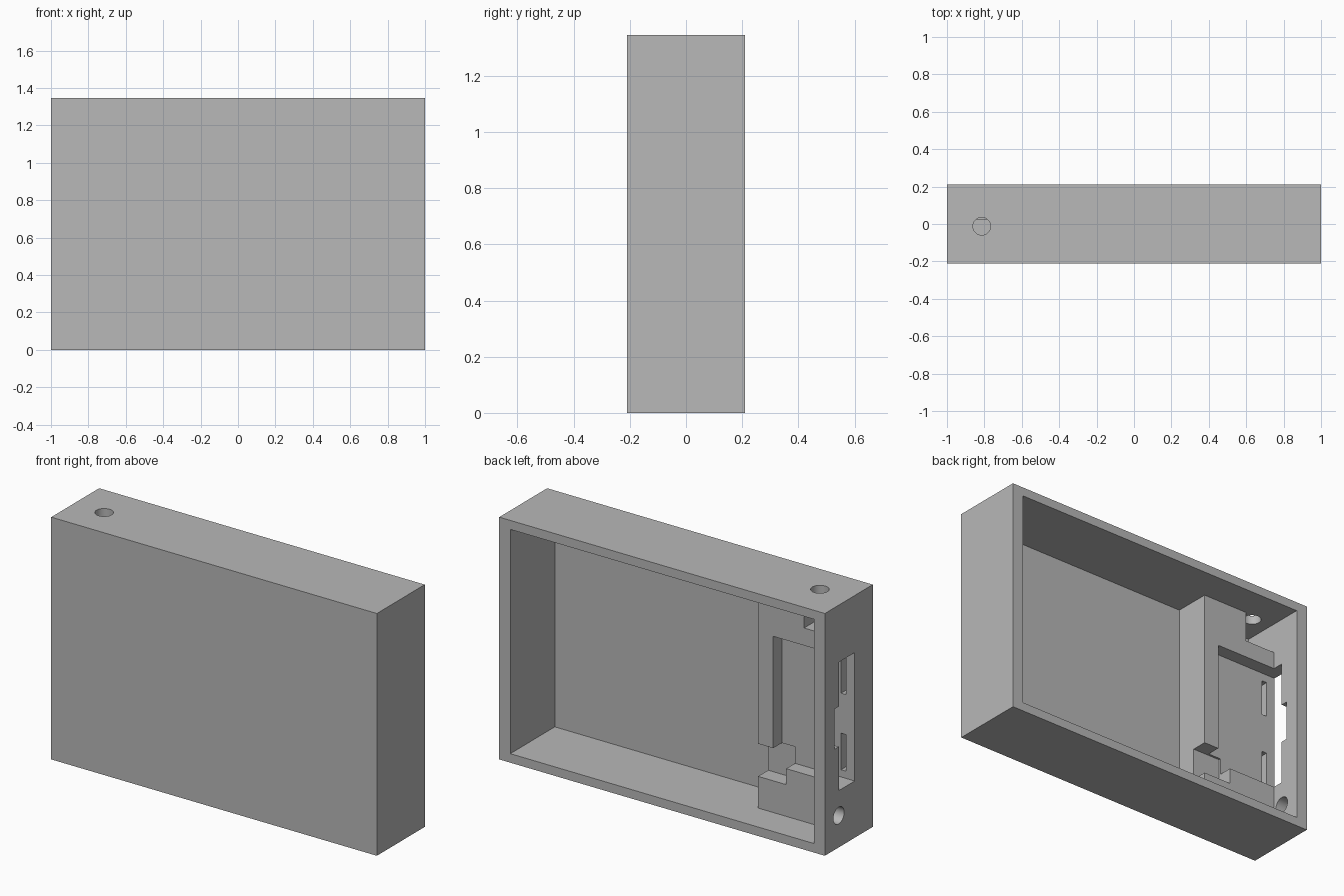
import bpy
import bmesh
from mathutils import Matrix, Vector

if "Cube" in bpy.data.objects:
    bpy.data.objects.remove(bpy.data.objects["Cube"])

W, D, H = 2.0, 0.42, 1.345          # overall size
WALL_X, WALL_Z = 0.068, 0.05        # frame thickness
FLOOR = 0.39                        # depth of the inner face of the front panel
BLOCK = 0.185                       # depth of the mounting block's face

grey = bpy.data.materials.new("grey plastic")
grey.use_nodes = True
colour = (0.48, 0.48, 0.48, 1)
grey.diffuse_color = colour
grey.node_tree.nodes["Principled BSDF"].inputs["Base Color"].default_value = colour


def place(a, d, h):
    """Distances from the right side, the open back and the top."""
    return Vector((a - W / 2, D / 2 - d, H - h))


def finish(name, bm):
    bmesh.ops.recalc_face_normals(bm, faces=bm.faces)
    mesh = bpy.data.meshes.new(name)
    bm.to_mesh(mesh)
    bm.free()
    mesh.materials.append(grey)
    obj = bpy.data.objects.new(name, mesh)
    bpy.context.collection.objects.link(obj)
    return obj


def prism(name, outline, d0, d1):
    """Extrude an (a, h) outline from depth d0 to depth d1."""
    bm = bmesh.new()
    face = bm.faces.new([bm.verts.new(place(a, d0, h)) for a, h in outline])
    ext = bmesh.ops.extrude_face_region(bm, geom=[face])
    moved = [v for v in ext["geom"] if isinstance(v, bmesh.types.BMVert)]
    bmesh.ops.translate(bm, verts=moved, vec=(0, d0 - d1, 0))
    return finish(name, bm)


def box(name, a, d, h):
    return prism(name, [(a[0], h[0]), (a[1], h[0]), (a[1], h[1]), (a[0], h[1])], *d)


def drill(name, centre, axis):
    bm = bmesh.new()
    turn = Matrix.Rotation(1.5707963, 4, "Y") if axis == "X" else Matrix()
    bmesh.ops.create_cone(bm, cap_ends=True, segments=32, radius1=0.047,
                          radius2=0.047, depth=0.2,
                          matrix=Matrix.Translation(centre) @ turn)
    return finish(name, bm)


def combine(target, tool, operation):
    mod = target.modifiers.new(tool.name, "BOOLEAN")
    mod.operation = operation
    mod.solver = "EXACT"
    mod.object = tool
    bpy.context.view_layer.objects.active = target
    bpy.ops.object.modifier_apply(modifier=mod.name)
    bpy.data.objects.remove(tool)


# Open-backed case
case = box("case", (0, W), (0, D), (0, H))
combine(case, box("cavity", (WALL_X, W - WALL_X), (-0.1, FLOOR),
                  (WALL_Z, H - WALL_Z)), "DIFFERENCE")

# Mounting block, notched under the top hole and sunk into the walls
block = prism("block", [(0.54, 0.02), (0.257, 0.02), (0.257, 0.22),
                        (0.04, 0.22), (0.04, 1.32), (0.54, 1.32)], BLOCK, 0.405)
combine(case, block, "UNION")

# Pocket through the side wall, connector relief, cable channel, slits, holes
cutters = [
    box("pocket", (-0.1, 0.447), (0.122, 0.262), (0.317, 1.03)),
    box("connector_relief", (-0.1, 0.1), (0.083, 0.17), (0.563, 0.786)),
    box("cable_channel", (0.367, 0.6), (0.1, 0.274), (0.938, 1.119)),
    box("upper_slit", (0.053, 0.084), (0.2, 0.31), (0.362, 0.565)),
    box("lower_slit", (0.053, 0.084), (0.2, 0.31), (0.787, 0.99)),
    drill("top_hole", place(0.186, 0.222, 0), "Z"),
    drill("side_hole", place(0, 0.122, 1.168), "X"),
]
for cutter in cutters:
    combine(case, cutter, "DIFFERENCE")

# Smooth only the drilled holes
bpy.ops.object.select_all(action="DESELECT")
case.select_set(True)
bpy.context.view_layer.objects.active = case
bpy.ops.object.shade_smooth_by_angle(angle=0.5)
